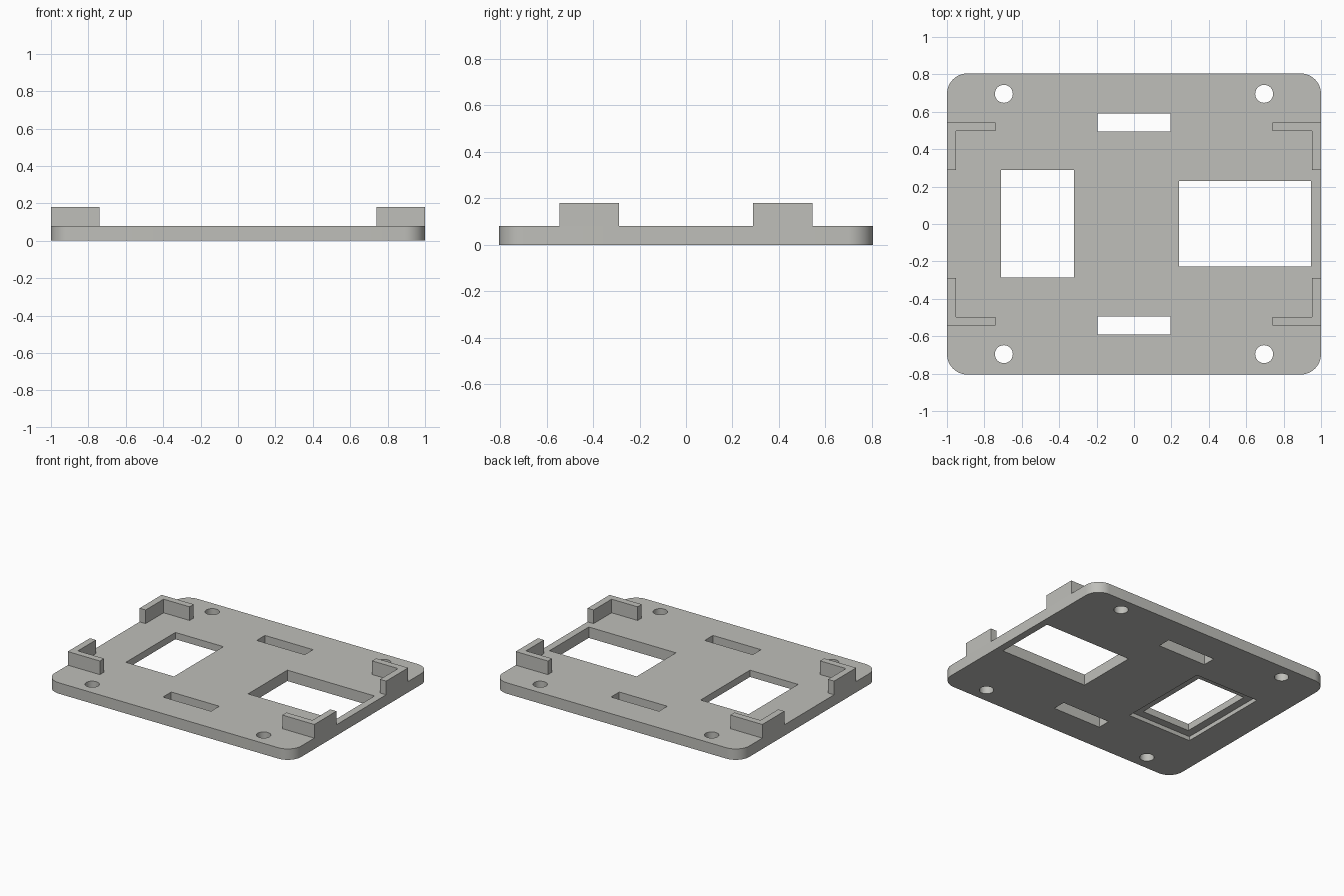
import bpy, bmesh, math

if "Cube" in bpy.data.objects:
    bpy.data.objects.remove(bpy.data.objects["Cube"])

grey = bpy.data.materials.new("warm grey")
grey.diffuse_color = (0.52, 0.52, 0.49, 1)
grey.use_nodes = True
grey.node_tree.nodes["Principled BSDF"].inputs["Base Color"].default_value = grey.diffuse_color


def prism(name, outline, z0, z1):
    """Extrude a flat outline between two heights."""
    bm = bmesh.new()
    base = bm.faces.new([bm.verts.new((x, y, z0)) for x, y in outline])
    top = bmesh.ops.extrude_face_region(bm, geom=[base])["geom"]
    moved = [v for v in top if isinstance(v, bmesh.types.BMVert)]
    bmesh.ops.translate(bm, verts=moved, vec=(0, 0, z1 - z0))
    bmesh.ops.recalc_face_normals(bm, faces=bm.faces)
    mesh = bpy.data.meshes.new(name)
    bm.to_mesh(mesh)
    bm.free()
    mesh.materials.append(grey)
    obj = bpy.data.objects.new(name, mesh)
    bpy.context.collection.objects.link(obj)
    return obj


def rect(x0, x1, y0, y1):
    return [(x0, y0), (x1, y0), (x1, y1), (x0, y1)]


def arc(cx, cy, r, start, end, n):
    return [(cx + r * math.cos(a), cy + r * math.sin(a))
            for a in (math.radians(start + (end - start) * i / n) for i in range(n + 1))]


T = 0.08          # plate thickness
W, D, R = 1.0, 0.805, 0.11

# Base plate with rounded corners
outline = []
for sx, sy, a in ((1, 1, 0), (-1, 1, 90), (-1, -1, 180), (1, -1, 270)):
    outline += arc(sx * (W - R), sy * (D - R), R, a, a + 90, 12)
plate = prism("base_plate", outline, 0, T)

# Cutters: two windows, shallow recess underneath, two slots, four screw holes
cuts = [
    (rect(-0.71, -0.32, -0.285, 0.288), -0.1, 0.2),
    (rect(0.24, 0.947, -0.226, 0.229), -0.1, 0.2),
    (rect(-0.768, -0.248, -0.343, 0.355), -0.1, 0.03),
]
for s in (-1, 1):
    cuts.append((rect(-0.195, 0.195, s * 0.543 - 0.048, s * 0.543 + 0.048), -0.1, 0.2))
    for t in (-1, 1):
        cuts.append((arc(s * 0.696, t * 0.696, 0.048, 0, 360, 32)[:-1], -0.1, 0.2))

bpy.context.view_layer.objects.active = plate
for pts, z0, z1 in cuts:
    cutter = prism("cutter", pts, z0, z1)
    cutter.hide_render = True
    mod = plate.modifiers.new("cut", "BOOLEAN")
    mod.operation = "DIFFERENCE"
    mod.solver = "EXACT"
    mod.object = cutter
    bpy.ops.object.modifier_apply(modifier=mod.name)
    bpy.data.objects.remove(cutter)

plate.select_set(True)
bpy.ops.object.shade_smooth_by_angle(angle=math.radians(30))

# L-shaped corner brackets standing on the plate
ell = [(1.0, 0.288), (1.0, 0.544), (0.74, 0.544), (0.74, 0.496), (0.951, 0.496), (0.951, 0.288)]
for sx, side in ((-1, "left"), (1, "right")):
    for sy, end in ((-1, "front"), (1, "back")):
        prism(f"corner_bracket_{end}_{side}", [(sx * x, sy * y) for x, y in ell], T, 0.18)
